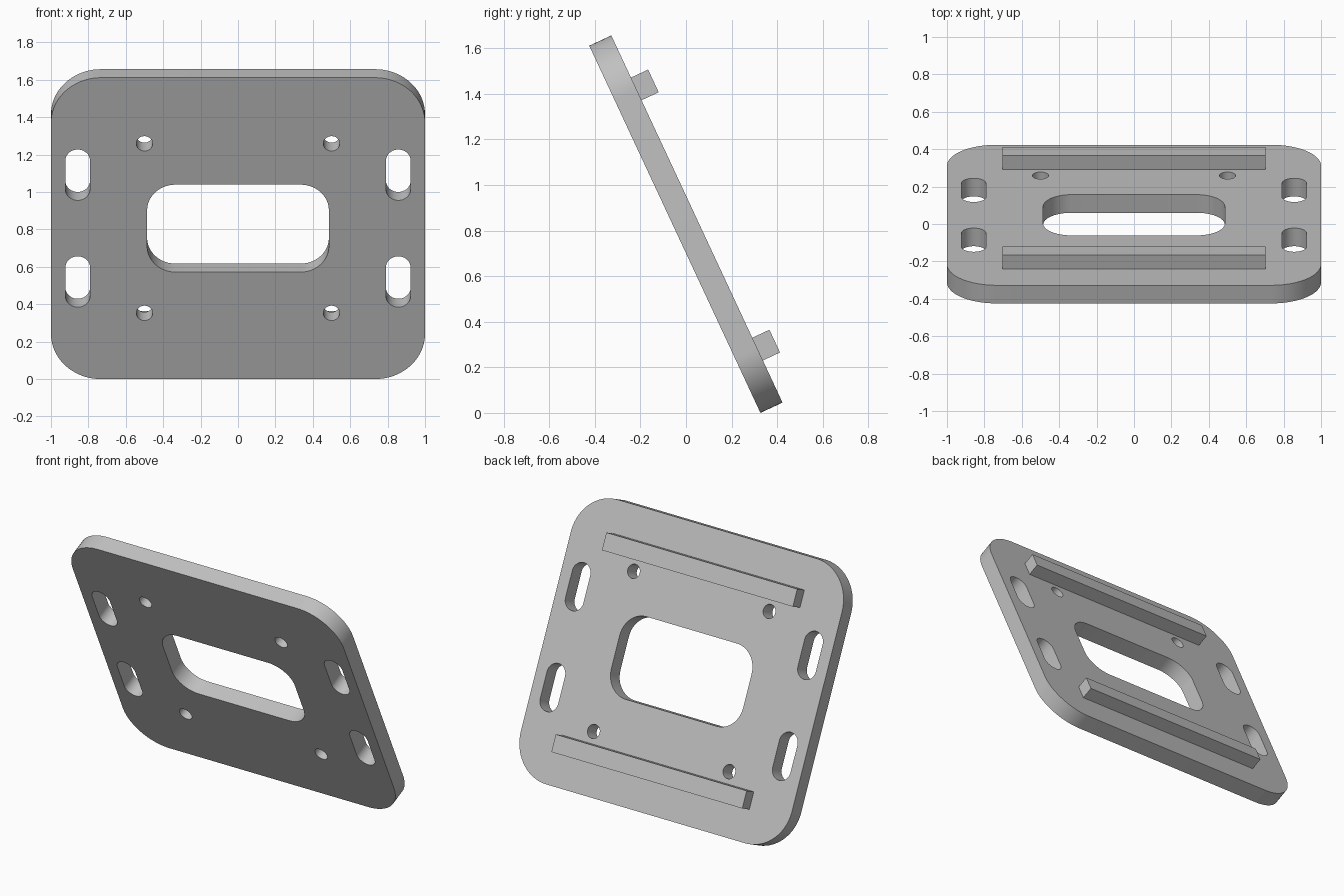
import bpy, bmesh, math
from mathutils import Matrix, Vector

cube = bpy.data.objects.get("Cube")
if cube:
    bpy.data.objects.remove(cube, do_unlink=True)

# Sizes in the plane of the plate
WIDTH, HEIGHT, THICK = 2.0, 1.778, 0.107
LEAN = math.radians(25)
PLACE = (Matrix.Translation((0, -0.049, HEIGHT / 2 * math.cos(LEAN)))
         @ Matrix.Rotation(math.pi / 2 + LEAN, 4, 'X'))

grey = bpy.data.materials.new("plain grey")
grey.use_nodes = True
grey.diffuse_color = (0.53, 0.53, 0.53, 1)
grey.node_tree.nodes["Principled BSDF"].inputs["Base Color"].default_value = grey.diffuse_color


def add_object(name, bm):
    """Tilt the finished part into place and link it."""
    bmesh.ops.recalc_face_normals(bm, faces=bm.faces)
    bm.transform(PLACE)
    mesh = bpy.data.meshes.new(name)
    bm.to_mesh(mesh)
    bm.free()
    mesh.materials.append(grey)
    obj = bpy.data.objects.new(name, mesh)
    bpy.context.collection.objects.link(obj)
    return obj


def rounded_loop(bm, cx, cy, w, h, r, steps=12):
    """Closed rounded rectangle; also serves for slots and circles."""
    verts = []
    for i, (sx, sy) in enumerate([(1, 1), (-1, 1), (-1, -1), (1, -1)]):
        for k in range(steps + 1):
            a = (i + k / steps) * math.pi / 2
            verts.append(bm.verts.new((cx + sx * (w / 2 - r) + r * math.cos(a),
                                       cy + sy * (h / 2 - r) + r * math.sin(a), 0)))
    for a, b in zip(verts, verts[1:] + verts[:1]):
        bm.edges.new((a, b))


# Plate outline, central window, side slots and screw holes
bm = bmesh.new()
rounded_loop(bm, 0, 0, WIDTH, HEIGHT, 0.267, 20)
rounded_loop(bm, 0, 0, 0.972, 0.516, 0.152)
for sx in (-1, 1):
    for sy in (-1, 1):
        rounded_loop(bm, sx * 0.857, sy * 0.315, 0.132, 0.3, 0.066)
        rounded_loop(bm, sx * 0.5, sy * 0.5, 0.088, 0.088, 0.044, 8)
bmesh.ops.remove_doubles(bm, verts=bm.verts, dist=0.0005)
bmesh.ops.triangle_fill(bm, use_beauty=True, edges=bm.edges, normal=(0, 0, 1))

# Thicken towards the back
extruded = bmesh.ops.extrude_face_region(bm, geom=bm.faces[:], use_keep_orig=True)
bmesh.ops.translate(bm, vec=(0, 0, -THICK),
                    verts=[g for g in extruded["geom"] if isinstance(g, bmesh.types.BMVert)])
plate = add_object("plate", bm)

bpy.ops.object.select_all(action='DESELECT')
plate.select_set(True)
bpy.context.view_layer.objects.active = plate
bpy.ops.object.shade_smooth_by_angle(angle=math.radians(30))

# Two square rails across the back, slightly sunk into the plate
RAIL, RISE, SINK = 0.11, 0.083, 0.004
for name, side in (("upper_rail", 1), ("lower_rail", -1)):
    bm = bmesh.new()
    bmesh.ops.create_cube(bm, size=1)
    bmesh.ops.scale(bm, vec=(1.408, RAIL, RISE + SINK), verts=bm.verts)
    bmesh.ops.translate(bm, vec=Vector((0, side * 0.63, -THICK - (RISE - SINK) / 2)),
                        verts=bm.verts)
    add_object(name, bm)
